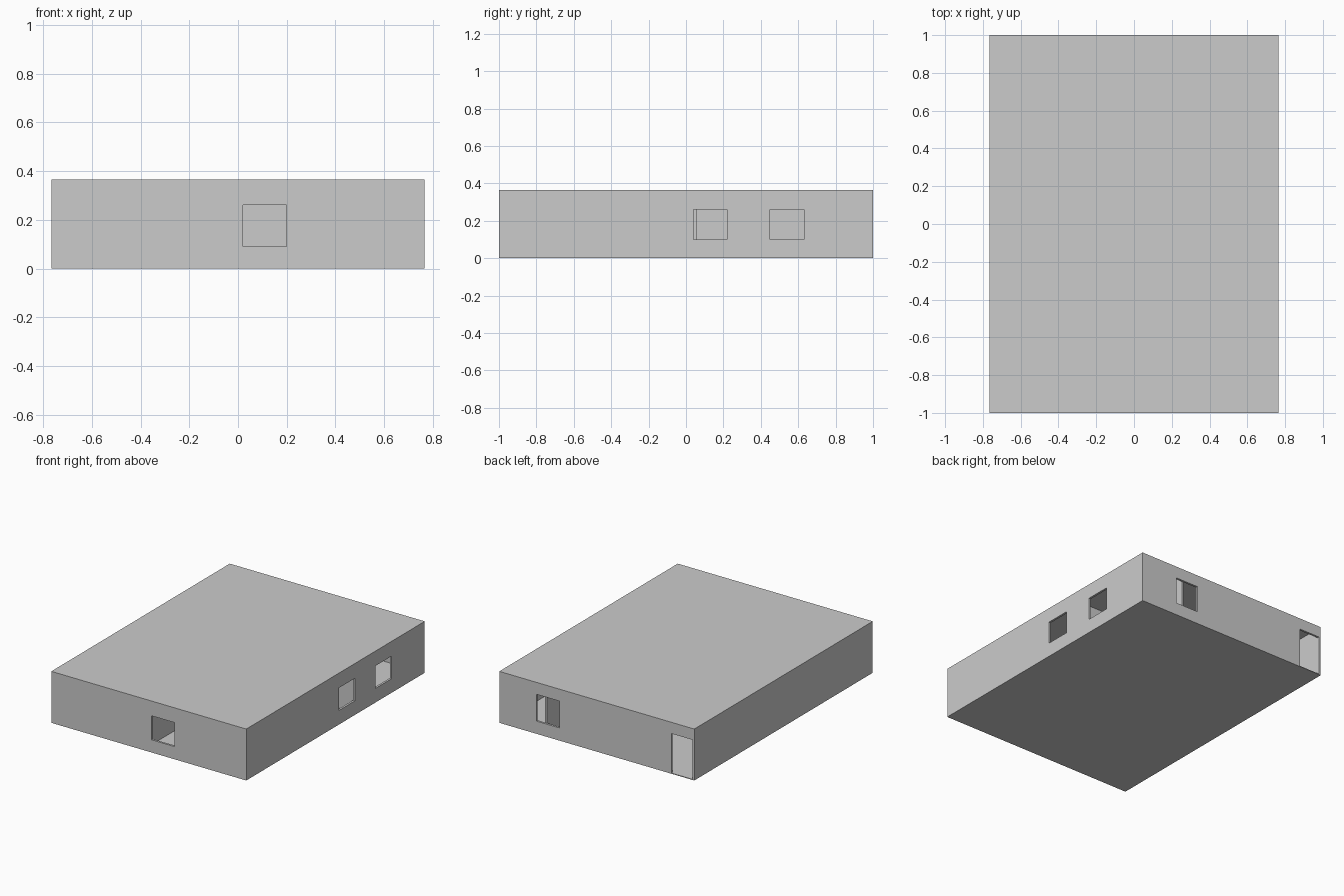
import bpy

if "Cube" in bpy.data.objects:
    bpy.data.objects.remove(bpy.data.objects["Cube"])

W, L, H, T = 1.53, 2.0, 0.365, 0.015   # width, length, height, wall thickness
X, Y = W / 2, L / 2
FLOOR, CEIL = 0.005, H - 0.012


def box(name, x0, x1, y0, y1, z0, z1):
    bpy.ops.mesh.primitive_cube_add(size=1, location=((x0 + x1) / 2, (y0 + y1) / 2, (z0 + z1) / 2))
    ob = bpy.context.object
    ob.name = name
    ob.scale = (x1 - x0, y1 - y0, z1 - z0)
    bpy.ops.object.transform_apply(location=False, rotation=False, scale=True)
    return ob


def cut(target, name, *bounds):
    cutter = box(name, *bounds)
    mod = target.modifiers.new(name, 'BOOLEAN')
    mod.operation = 'DIFFERENCE'
    mod.solver = 'EXACT'
    mod.object = cutter
    bpy.context.view_layer.objects.active = target
    bpy.ops.object.modifier_apply(modifier=mod.name)
    bpy.data.objects.remove(cutter, do_unlink=True)


# Outer shell: floor, four walls and flat roof around one hollow
shell = box("house_shell", -X, X, -Y, Y, 0, H)
cut(shell, "hollow", -X + T, X - T, -Y + T, Y - T, FLOOR, CEIL)

# Window and door openings
cut(shell, "front_window", 0.02, 0.20, -Y - 0.1, -Y + 0.03, 0.09, 0.26)
for i, y in enumerate((0.04, 0.45)):
    cut(shell, f"side_window_{i}", X - 0.03, X + 0.1, y, y + 0.18, 0.10, 0.26)
cut(shell, "back_window", 0.294, 0.474, Y - 0.03, Y + 0.1, 0.09, 0.28)
cut(shell, "back_door", -X + T, -0.585, Y - 0.03, Y + 0.1, FLOOR, 0.285)

# Interior partitions
box("front_partition", -0.055, -0.04, -Y + T, 0.06, FLOOR, CEIL)
box("cross_partition", -0.055, X - T, 0.235, 0.25, FLOOR, CEIL)
box("back_partition", 0.40, 0.415, 0.25, Y - T, FLOOR, CEIL)
